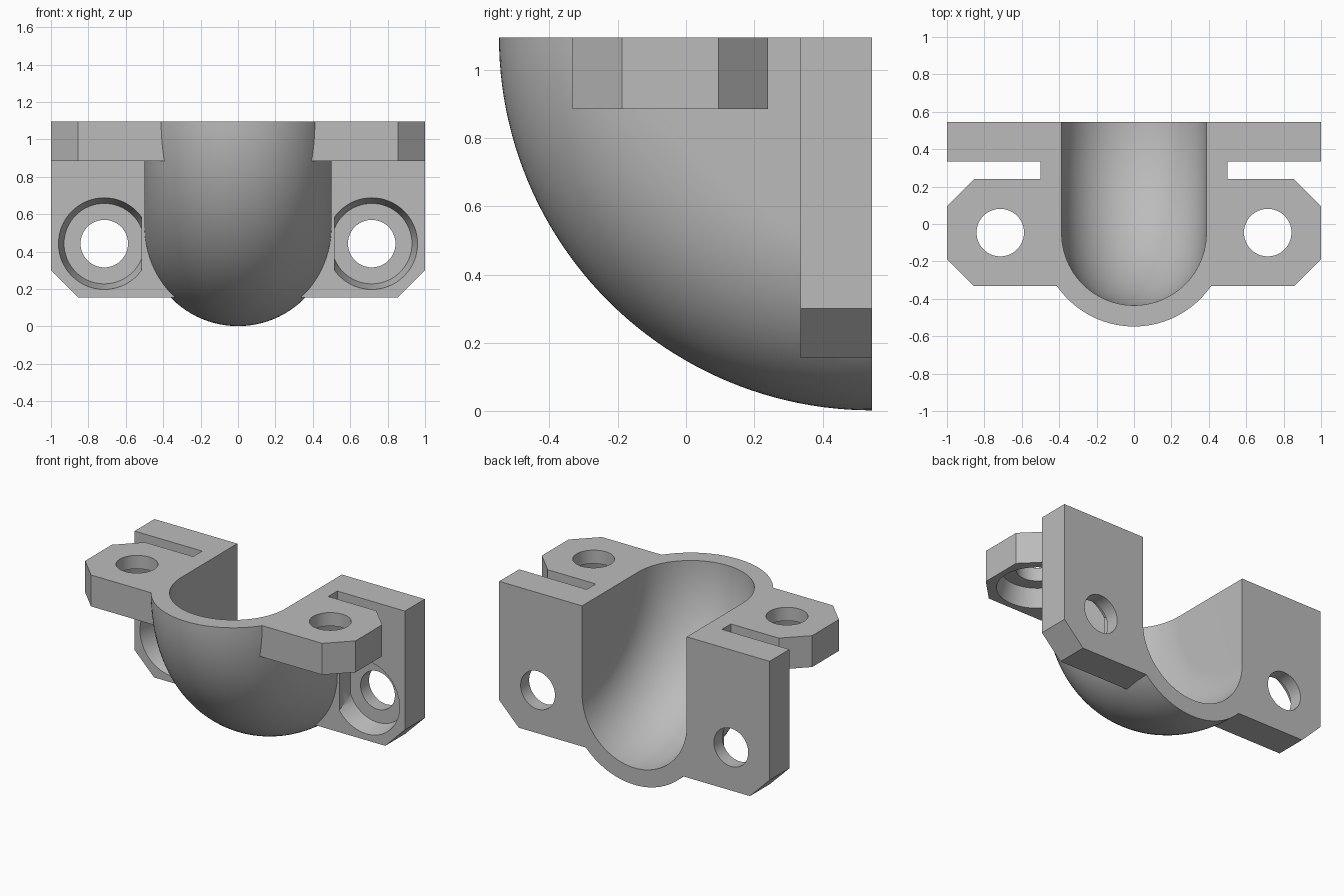
import bpy, bmesh, math
from mathutils import Matrix, Vector

cube = bpy.data.objects.get("Cube")
if cube:
    bpy.data.objects.remove(cube, do_unlink=True)

TOP, BACK = 1.095, 0.545       # height of the top face, y of the back face
THICK, CHAMFER = 0.21, 0.145   # flange thickness and corner cut
BEND, OUTER, INNER = 0.593, 0.5, 0.387

grey = bpy.data.materials.new("plain_grey")
grey.use_nodes = True
colour = (0.5, 0.5, 0.5, 1)
grey.diffuse_color = colour
grey.node_tree.nodes["Principled BSDF"].inputs["Base Color"].default_value = colour


def make_object(name, bm):
    bmesh.ops.recalc_face_normals(bm, faces=bm.faces)
    mesh = bpy.data.meshes.new(name)
    bm.to_mesh(mesh)
    bm.free()
    mesh.materials.append(grey)
    obj = bpy.data.objects.new(name, mesh)
    bpy.context.collection.objects.link(obj)
    return obj


def bend(name, radius, steps=192, arc=48):
    """U-shaped section spun about the line where the top and back faces meet."""
    bm = bmesh.new()
    section = [Vector((radius, BACK, TOP))]
    for i in range(arc + 1):
        a = math.pi * i / arc
        section.append(Vector((radius * math.cos(a), BACK,
                               TOP - BEND - radius * math.sin(a))))
    section.append(Vector((-radius, BACK, TOP)))
    verts = [bm.verts.new(p) for p in section]
    edges = [bm.edges.new(pair) for pair in zip(verts, verts[1:])]
    bmesh.ops.spin(bm, geom=verts + edges, cent=(0, BACK, TOP), axis=(1, 0, 0),
                   angle=math.tau, steps=steps, use_merge=True)
    bmesh.ops.remove_doubles(bm, verts=bm.verts, dist=1e-5)
    return make_object(name, bm)


def prism(name, outline, offset):
    bm = bmesh.new()
    face = bm.faces.new([bm.verts.new(p) for p in outline])
    ext = bmesh.ops.extrude_face_region(bm, geom=[face])
    moved = [v for v in ext["geom"] if isinstance(v, bmesh.types.BMVert)]
    bmesh.ops.translate(bm, verts=moved, vec=offset)
    return make_object(name, bm)


def bolt_cutter(name, side, centre, rotation):
    """Through hole and tapered counterbore, drilled along local +z."""
    hole, bore = bmesh.new(), bmesh.new()
    place = Matrix.Translation(centre) @ rotation
    bmesh.ops.create_cone(hole, cap_ends=True, segments=64, radius1=0.127,
                          radius2=0.127, depth=0.8, matrix=place)
    # the taper continues in front of the flange so the cut opens cleanly
    slope, depth, lead = 0.25, 0.12, 0.04
    bmesh.ops.create_cone(bore, cap_ends=True, segments=64,
                          radius1=0.245 + slope * lead,
                          radius2=0.245 - slope * depth, depth=depth + lead,
                          matrix=place @ Matrix.Translation((0, 0, (depth - lead) / 2)))
    # flat side next to the bend
    cut = bmesh.ops.bisect_plane(bore, geom=bore.verts[:] + bore.edges[:] + bore.faces[:],
                                 plane_co=(side * 0.515, 0, 0),
                                 plane_no=(-side, 0, 0), clear_outer=True)
    rim = [e for e in cut["geom_cut"] if isinstance(e, bmesh.types.BMEdge)]
    bmesh.ops.holes_fill(bore, edges=rim)
    return make_object(name + "_hole", hole), make_object(name + "_bore", bore)


def combine(target, tool, operation):
    mod = target.modifiers.new(operation.lower(), "BOOLEAN")
    mod.operation, mod.solver, mod.object = operation, "EXACT", tool
    bpy.context.view_layer.update()
    result = bpy.data.meshes.new_from_object(
        target.evaluated_get(bpy.context.evaluated_depsgraph_get()))
    target.modifiers.clear()
    target.data = result
    bpy.data.objects.remove(tool, do_unlink=True)


# Bend body, later trimmed to a quarter turn
body = bend("elbow_clamp_half", OUTER)

# Back flange, running past the trim planes
c = CHAMFER
low, front = 0.155, BACK - THICK
combine(body, prism("back_flange", [
    (-1, front, 1.3), (-1, front, low + c), (c - 1, front, low),
    (1 - c, front, low), (1, front, low + c), (1, front, 1.3)], (0, 0.4, 0)), "UNION")

# Top flange with four cut corners
y0, y1, under = -0.332, 0.24, TOP - THICK
combine(body, prism("top_flange", [
    (-1, y0 + c, under), (c - 1, y0, under), (1 - c, y0, under), (1, y0 + c, under),
    (1, y1 - c, under), (1 - c, y1, under), (c - 1, y1, under), (-1, y1 - c, under)],
    (0, 0, 0.4)), "UNION")

# Trim to the flat top and back faces
combine(body, prism("trim_block", [
    (-2, -2, -1), (2, -2, -1), (2, BACK, -1), (-2, BACK, -1)],
    (0, 0, TOP + 1)), "INTERSECT")

# Channel
combine(body, bend("channel", INNER), "DIFFERENCE")

# Bolt holes in both flanges
for side in (-1, 1):
    x = side * 0.715
    drills = (bolt_cutter("back", side, (x, front, 0.443), Matrix.Rotation(-math.pi / 2, 4, "X"))
              + bolt_cutter("top", side, (x, -0.046, under), Matrix.Identity(4)))
    for drill in drills:
        combine(body, drill, "DIFFERENCE")

body.data.materials.clear()
body.data.materials.append(grey)
bpy.context.view_layer.objects.active = body
body.select_set(True)
bpy.ops.object.shade_smooth_by_angle(angle=math.radians(30))
